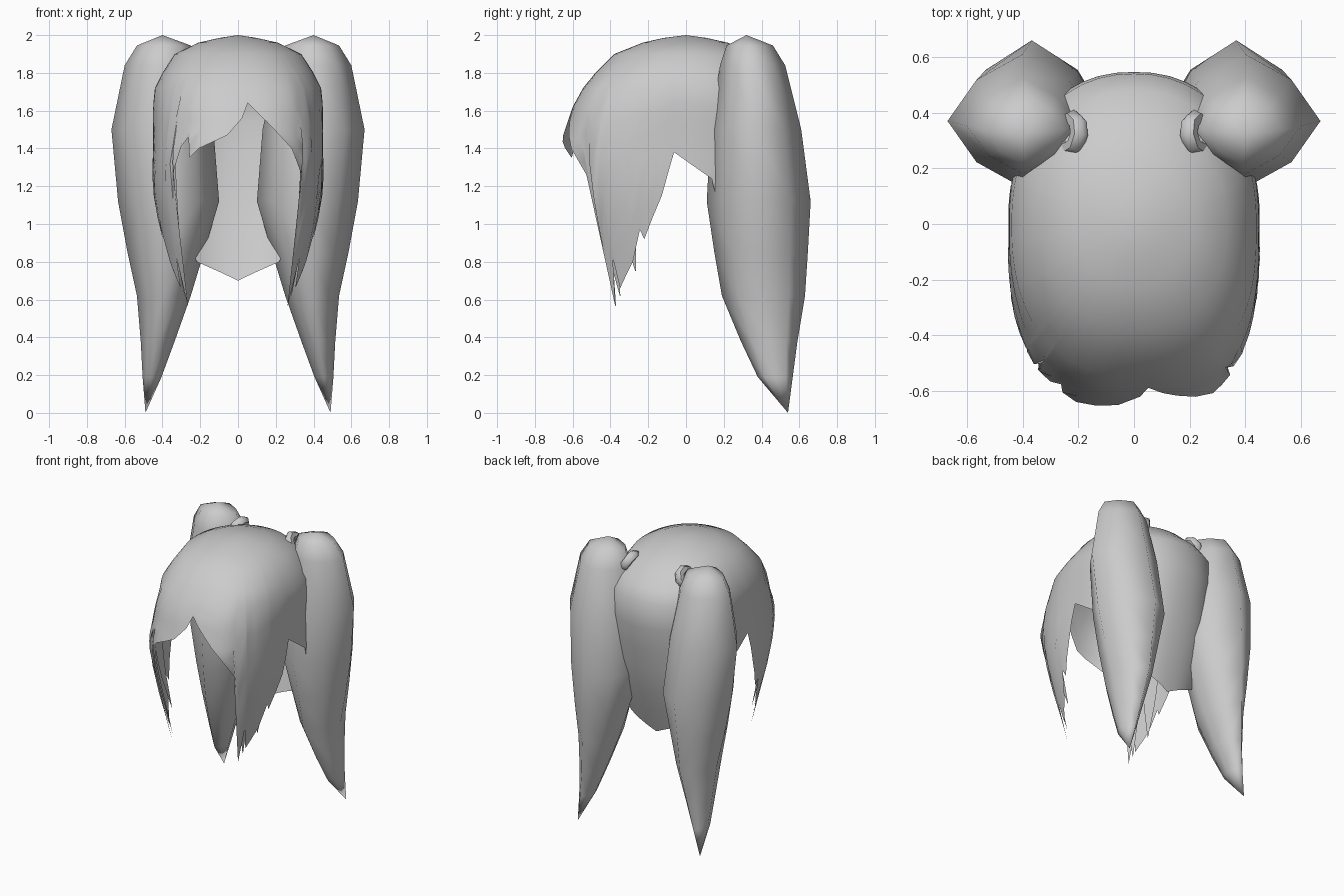
import bpy, bmesh, math
from mathutils import Vector

if "Cube" in bpy.data.objects:
    bpy.data.objects.remove(bpy.data.objects["Cube"])

grey = bpy.data.materials.new("hair grey")
grey.diffuse_color = (0.6, 0.6, 0.6, 1)
grey.use_nodes = True
grey.node_tree.nodes["Principled BSDF"].inputs["Base Color"].default_value = grey.diffuse_color


def lerp_table(table, key):
    """Linear interpolation in rows sorted by ascending first value."""
    if key <= table[0][0]:
        return list(table[0][1:])
    for a, b in zip(table, table[1:]):
        if key <= b[0]:
            f = (key - a[0]) / (b[0] - a[0])
            return [p + (q - p) * f for p, q in zip(a[1:], b[1:])]
    return list(table[-1][1:])


def make_object(name, bm, angle):
    mesh = bpy.data.meshes.new(name)
    bm.to_mesh(mesh)
    bm.free()
    mesh.materials.append(grey)
    obj = bpy.data.objects.new(name, mesh)
    bpy.context.collection.objects.link(obj)
    bpy.ops.object.select_all(action='DESELECT')
    obj.select_set(True)
    bpy.context.view_layer.objects.active = obj
    bpy.ops.object.shade_smooth_by_angle(angle=math.radians(angle))
    return obj


# Hair cap: height, half width, front depth, back depth, front power, back power
RINGS = [
    (0.55, 0.33, 0.465, 0.29, 3.0, 2.3),
    (0.75, 0.37, 0.51, 0.355, 3.0, 2.3),
    (1.00, 0.425, 0.57, 0.44, 3.0, 2.3),
    (1.20, 0.455, 0.61, 0.49, 3.0, 2.3),
    (1.40, 0.45, 0.675, 0.525, 2.9, 2.2),
    (1.62, 0.45, 0.60, 0.56, 2.8, 2.2),
    (1.72, 0.44, 0.545, 0.54, 2.7, 2.2),
    (1.80, 0.40, 0.48, 0.48, 2.5, 2.2),
    (1.90, 0.335, 0.38, 0.37, 2.3, 2.1),
    (1.96, 0.21, 0.23, 0.22, 2.0, 2.0),
    (1.985, 0.10, 0.12, 0.11, 2.0, 2.0),
    (2.00, 0.0, 0.0, 0.0, 2.0, 2.0),
]
# Hem height by angle: 0 is the right side, 90 the front, 180 the left side
HEM = [
    (-90, 0.70), (-56, 0.80), (-45, 1.0), (-30, 1.2), (-20, 1.15), (-17, 1.24),
    (8, 1.38), (16, 1.15), (29, 0.92), (31, 0.97), (38, 0.8), (49, 0.66),
    (50, 0.82), (55, 0.56), (57.5, 1.26), (65, 1.40), (76, 1.54), (85, 1.64),
    (88, 1.56), (95, 1.47), (108, 1.40), (113, 1.35), (114.5, 1.46), (118, 1.41),
    (122.5, 1.29), (123.5, 1.25), (125.5, 0.56), (130, 0.82), (131, 0.66),
    (142, 0.8), (149, 0.97), (151, 0.92), (164, 1.15), (172, 1.38),
    (197, 1.24), (200, 1.15), (210, 1.2), (225, 1.0), (236, 0.80), (270, 0.70),
]


def cap_point(angle, z, inset=0.0):
    hw, front, back, nf, nb = lerp_table(RINGS, z)
    c, s = math.cos(math.radians(angle)), math.sin(math.radians(angle))
    depth, n = (front, nf) if s > 0 else (back, nb)
    if s > 0 and c < 0 and z > 1.3:  # the left fringe corner is rounder
        n -= 0.5 * min(1, (z - 1.3) / 0.15) * min(1, -c * 3) * (n - 2)
    r = (abs(c / hw) ** n + abs(s / depth) ** n) ** (-1 / n) - inset
    return Vector((r * c, -r * s, z))


def build_cap():
    angles = []
    for (a, _), (b, _) in zip(HEM, HEM[1:]):
        steps = max(1, math.ceil((b - a) / 7))
        angles += [a + (b - a) * k / steps for k in range(steps)]
    bm = bmesh.new()
    crown = bm.verts.new((0, 0, 2))
    columns = []
    for a in angles:
        hem = lerp_table(HEM, a)[0]
        levels = [1.985, 1.96, 1.90, 1.80, 1.72]
        levels += [1.70 + (hem - 1.70) * k / 6 for k in range(1, 7)]
        columns.append([bm.verts.new(cap_point(a, z)) for z in levels])
    for i, col in enumerate(columns):
        nxt = columns[(i + 1) % len(columns)]
        bm.faces.new((crown, nxt[0], col[0]))
        for j in range(len(col) - 1):
            bm.faces.new((col[j], nxt[j], nxt[j + 1], col[j + 1]))
    # keep the outside facing out
    bm.normal_update()
    if sum(f.normal.dot(f.calc_center_median() - Vector((0, 0, 1.2))) for f in bm.faces) < 0:
        bmesh.ops.reverse_faces(bm, faces=bm.faces)
    return make_object("hair_cap", bm, 50)


# Thin inner lock: a leaf-shaped strip tucked under the side hair
def build_lock(name, mid, width, top, tip, inset):
    bm = bmesh.new()
    rows = []
    for k in range(7):
        f = k / 6
        z = top + (tip - top) * f
        half = width * (1 - f ** 2) / 2 + 0.2
        rows.append([bm.verts.new(cap_point(mid + half * u, z, inset * (1 - 0.6 * f)))
                     for u in (-1, 0, 1)])
    for up, low in zip(rows, rows[1:]):
        for k in range(2):
            bm.faces.new((up[k], up[k + 1], low[k + 1], low[k]))
    return make_object(name, bm, 60)


# Pigtail sections: height, inner x, outer x, front y, back y
TAIL = [
    (1.945, 0.25, 0.535, 0.215, 0.46),
    (1.84, 0.20, 0.60, 0.18, 0.525),
    (1.50, 0.13, 0.67, 0.13, 0.61),
    (1.12, 0.10, 0.635, 0.11, 0.66),
    (0.85, 0.18, 0.585, 0.15, 0.645),
    (0.62, 0.25, 0.535, 0.19, 0.63),
    (0.38, 0.335, 0.515, 0.29, 0.59),
    (0.19, 0.405, 0.505, 0.38, 0.565),
]


def build_pigtail(side, name):
    bm = bmesh.new()
    rings = []
    for z, xi, xo, yf, yb in TAIL:
        cx, cy = (xi + xo) / 2, (yf + yb) / 2
        ring = []
        for k in range(8):
            a = k * math.pi / 4
            bulge = 1.0 if k % 2 == 0 else 0.87  # softened diamond section
            ring.append(bm.verts.new((side * (cx + (xo - xi) / 2 * bulge * math.cos(a)),
                                      cy + (yb - yf) / 2 * bulge * math.sin(a), z)))
        rings.append(ring)
    top = bm.verts.new((side * 0.40, 0.32, 2.0))
    tip = bm.verts.new((side * 0.49, 0.54, 0.0))
    for k in range(8):
        m = (k + 1) % 8
        bm.faces.new((top, rings[0][k], rings[0][m]))
        bm.faces.new((tip, rings[-1][m], rings[-1][k]))
        for up, low in zip(rings, rings[1:]):
            bm.faces.new((up[k], low[k], low[m], up[m]))
    bmesh.ops.recalc_face_normals(bm, faces=bm.faces)
    return make_object(name, bm, 110)


# Hair tie: small ring between cap and pigtail
def build_tie(side, name):
    bpy.ops.mesh.primitive_torus_add(
        major_segments=8, minor_segments=6, major_radius=0.055, minor_radius=0.032,
        location=(side * 0.225, 0.325, 1.87))
    tie = bpy.context.object
    tie.name = name
    tie.rotation_mode = 'QUATERNION'
    tie.rotation_quaternion = Vector((side * 0.85, 0.1, 0.5)).to_track_quat('Z', 'Y')
    tie.data.materials.append(grey)
    bpy.ops.object.shade_smooth_by_angle(angle=math.radians(60))


build_cap()
for side, label in ((1, "right"), (-1, "left")):
    build_pigtail(side, label + "_pigtail")
    build_tie(side, label + "_hair_tie")
    for part, mid, width, tip in (("front", 51, 12, 0.62), ("side", 38, 14, 0.75)):
        build_lock(f"{label}_{part}_lock", mid if side > 0 else 180 - mid,
                   width, 1.45, tip, 0.025)
